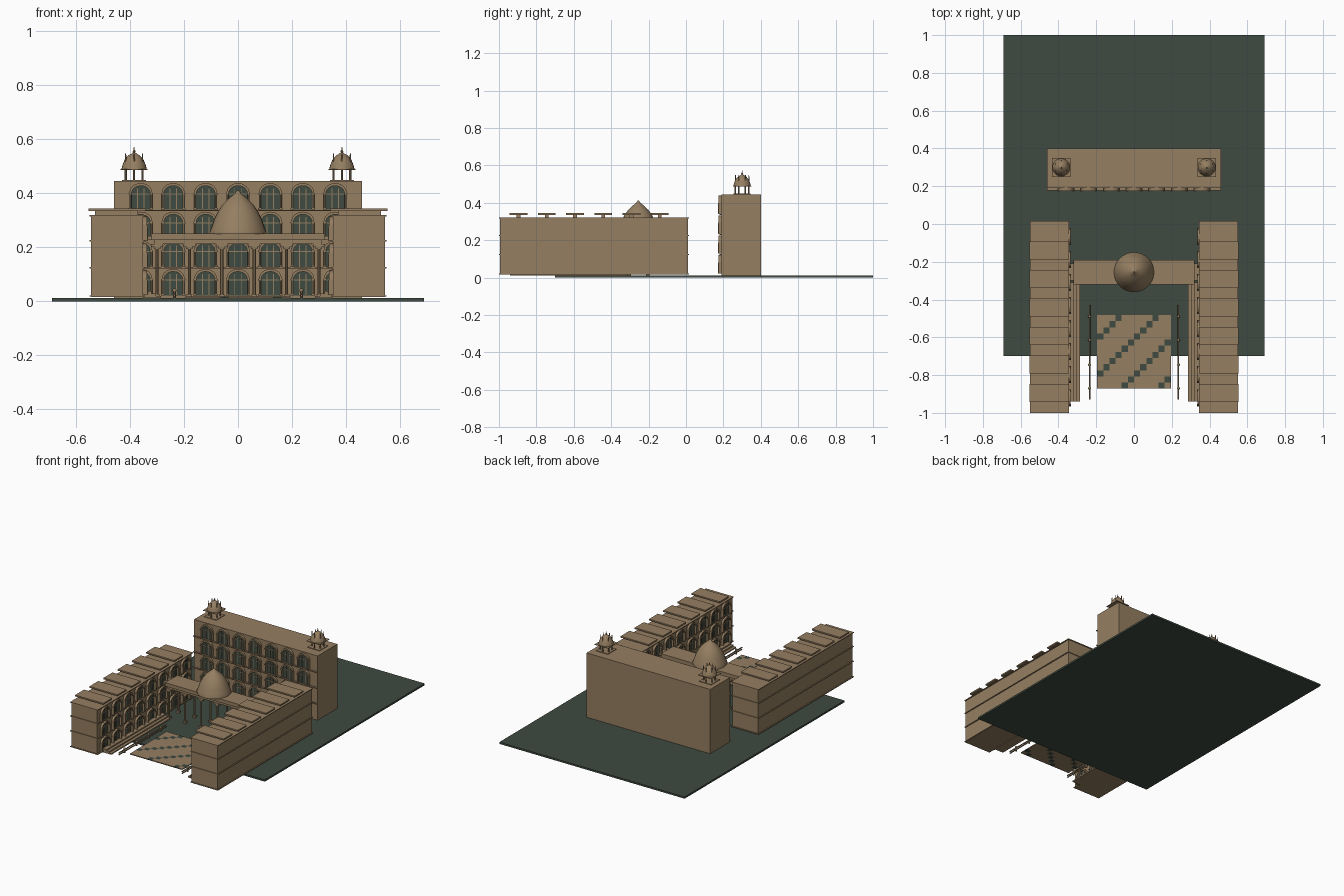
import bpy, bmesh, math
from mathutils import Matrix, Vector

cube = bpy.data.objects.get("Cube")
if cube:
    bpy.data.objects.remove(cube, do_unlink=True)


def material(name, rgb):
    m = bpy.data.materials.new(name)
    m.use_nodes = True
    m.diffuse_color = (*rgb, 1)
    m.node_tree.nodes["Principled BSDF"].inputs["Base Color"].default_value = (*rgb, 1)
    return m


STONE = material("sandstone", (0.30, 0.21, 0.12))
GREEN = material("dark green", (0.05, 0.07, 0.052))


def add_box(bm, lo, hi, slot=0):
    size = [b - a for a, b in zip(lo, hi)]
    mid = [(a + b) / 2 for a, b in zip(lo, hi)]
    m = Matrix.Translation(mid) @ Matrix.Diagonal((*size, 1))
    made = bmesh.ops.create_cube(bm, size=1, matrix=m)
    for f in {f for v in made["verts"] for f in v.link_faces}:
        f.material_index = slot


def add_rod(bm, a, b, r, r2=None, sides=8):
    a, b = Vector(a), Vector(b)
    turn = (b - a).to_track_quat('Z', 'Y').to_matrix().to_4x4()
    bmesh.ops.create_cone(bm, cap_ends=True, segments=sides, radius1=r,
                          radius2=r if r2 is None else r2, depth=(b - a).length,
                          matrix=Matrix.Translation((a + b) / 2) @ turn)


def add_lathe(bm, profile, centre, sides=24):
    rings = []
    for r, z in profile:
        rings.append([bm.verts.new((centre[0] + r * math.cos(2 * math.pi * i / sides),
                                    centre[1] + r * math.sin(2 * math.pi * i / sides), z))
                      for i in range(sides)])
    for low, high in zip(rings, rings[1:]):
        for i in range(sides):
            j = (i + 1) % sides
            bm.faces.new((low[i], low[j], high[j], high[i])).smooth = True
    bm.faces.new(rings[0][::-1])
    bm.faces.new(rings[-1])


def to_mesh(name, bm, mats=(STONE,)):
    bmesh.ops.recalc_face_normals(bm, faces=bm.faces)
    me = bpy.data.meshes.new(name)
    bm.to_mesh(me)
    bm.free()
    for m in mats:
        me.materials.append(m)
    return me


def place(name, me, loc=(0, 0, 0), turn=0):
    ob = bpy.data.objects.new(name, me)
    ob.location = loc
    ob.rotation_euler.z = turn
    bpy.context.collection.objects.link(ob)
    return ob


def boxes(name, spans, mat=STONE):
    bm = bmesh.new()
    for lo, hi in spans:
        add_box(bm, lo, hi)
    return place(name, to_mesh(name, bm, (mat,)))


def arch_outline(w, spring, top, steps=6):
    # pointed arch from the left foot over the tip to the right foot
    half = [(-w, 0)]
    for i in range(steps + 1):
        t = i / steps * math.pi / 2
        half.append((-w * math.cos(t), spring + (top - spring) * math.sin(t) ** 0.9))
    return half + [(-x, z) for x, z in reversed(half[:-1])]


def arch_mesh(height):
    # raised surround, dark pane and glazing bars, facing -y
    bm = bmesh.new()
    outer = arch_outline(0.043, height * 0.58, height)
    inner = arch_outline(0.035, height * 0.56, height * 0.9)
    rows = [[bm.verts.new((x, y, z)) for x, z in line]
            for line, y in ((outer, 0), (outer, -0.015), (inner, -0.015), (inner, 0))]
    for a, b in zip(rows, rows[1:]):
        for i in range(len(outer) - 1):
            bm.faces.new((a[i], a[i + 1], b[i + 1], b[i]))
    bm.faces.new([bm.verts.new((x, -0.003, z)) for x, z in inner]).material_index = 1
    for x in (-0.012, 0.012):
        add_box(bm, (x - 0.0015, -0.006, 0), (x + 0.0015, -0.001, height * 0.8))
    add_box(bm, (-0.035, -0.006, height * 0.56), (0.035, -0.001, height * 0.6))
    # slim side columns with feet and caps
    for s in (-1, 1):
        add_rod(bm, (s * 0.039, -0.014, 0), (s * 0.039, -0.014, height * 0.58), 0.004)
        for z in (0, height * 0.56):
            add_box(bm, (s * 0.039 - 0.006, -0.019, z), (s * 0.039 + 0.006, 0, z + 0.005))
    return to_mesh("arched_window", bm, (STONE, GREEN))


boxes("ground", [((-0.69, -0.70, 0), (0.69, 1.0, 0.012))], GREEN)

# Rear hall with four floors of arches
boxes("rear_hall", [((-0.46, 0.19, 0.012), (0.46, 0.40, 0.445))])
FLOOR = 0.106
rear_arch = arch_mesh(0.098)
for row in range(4):
    for col in range(-3, 4):
        place("rear_arch", rear_arch, (col * 0.12, 0.19, 0.022 + row * FLOOR))
boxes("rear_ledges", [((-0.46, 0.178, z), (0.46, 0.19, z + 0.005))
                      for z in (0.016 + FLOOR * i for i in range(1, 4))])

# Side wings: block, ledges, roof slabs, inner arches
wing_arch = arch_mesh(0.09)
for side, label in ((1, "left"), (-1, "right")):
    def span(x0, x1, y0, y1, z0, z1):
        a, b = sorted((side * x0, side * x1))
        return (a, y0, z0), (b, y1, z1)

    boxes(label + "_wing", [span(0.352, 0.544, -0.995, 0.01, 0.016, 0.318)])
    boxes(label + "_wing_ledges", [span(0.345, 0.55, -1.0, 0.015, z, z + 0.005)
                                   for z in (0.017, 0.122, 0.222, 0.315)])
    boxes(label + "_roof_slabs", [span(0.343, 0.553, y, y + 0.095, 0.335, 0.344)
                                  for y in (-0.943 + 0.151 * i for i in range(6))])
    boxes(label + "_slab_supports", [span(0.37, 0.53, y, y + 0.02, 0.317, 0.336)
                                     for y in (-0.905 + 0.151 * i for i in range(6))])
    for row in range(3):
        for col in range(8):
            place(label + "_wing_arch", wing_arch,
                  (side * 0.352, -0.92 + col * 0.122, 0.024 + row * 0.1),
                  -side * math.pi / 2)
    # long steps along the wing
    boxes(label + "_steps", [span(0.285 + 0.018 * i, 0.352, -0.94, -0.31,
                                  0.012, 0.02 + 0.009 * i) for i in range(3)])
    # low railing beside the court
    bm = bmesh.new()
    x = side * 0.235
    for z in (0.022, 0.034):
        add_rod(bm, (x, -0.93, z), (x, -0.43, z), 0.004)
    for y in (-0.87, -0.745, -0.615, -0.49):
        add_rod(bm, (x, y, 0.012), (x, y, 0.038), 0.006)
        bmesh.ops.create_uvsphere(bm, u_segments=10, v_segments=6, radius=0.008,
                                  matrix=Matrix.Translation((x, y, 0.04)))
    place(label + "_railing", to_mesh("railing", bm))

    # roof kiosk on the rear hall
    cx, cy, base = side * 0.385, 0.30, 0.445
    bm = bmesh.new()
    add_box(bm, (cx - 0.045, cy - 0.045, base), (cx + 0.045, cy + 0.045, base + 0.004))
    add_box(bm, (cx - 0.05, cy - 0.05, 0.487), (cx + 0.05, cy + 0.05, 0.491))
    add_lathe(bm, [(0.047, 0.49), (0.043, 0.505), (0.035, 0.525), (0.022, 0.54),
                   (0.01, 0.547), (0.004, 0.552)], (cx, cy))
    add_rod(bm, (cx, cy, 0.55), (cx, cy, 0.572), 0.003, 0.001)
    bmesh.ops.create_uvsphere(bm, u_segments=8, v_segments=6, radius=0.005,
                              matrix=Matrix.Translation((cx, cy, 0.556)))
    for i in range(6):
        a = math.pi / 6 + i * math.pi / 3
        px, py = cx + 0.036 * math.cos(a), cy + 0.036 * math.sin(a)
        add_rod(bm, (px, py, base), (px, py, 0.49), 0.004)
        add_rod(bm, (px, py, 0.505), (px, py, 0.548), 0.003, 0.002)
    place(label + "_kiosk", to_mesh("kiosk", bm))

# Open portico between the wings
boxes("portico_roof", [((-0.32, -0.32, 0.228), (0.32, -0.19, 0.252)),
                       ((-0.352, -0.30, 0.228), (0.352, -0.21, 0.242))])
bm = bmesh.new()
for y in (-0.305, -0.205):
    add_box(bm, (-0.31, y - 0.006, 0.212), (0.31, y + 0.006, 0.23))
    for x in (-0.3, -0.18, -0.06, 0.06, 0.18, 0.3):
        add_rod(bm, (x, y, 0.012), (x, y, 0.22), 0.006)
        add_box(bm, (x - 0.01, y - 0.01, 0.012), (x + 0.01, y + 0.01, 0.026))
        for w, z in ((0.012, 0.194), (0.022, 0.203)):
            add_box(bm, (x - w, y - 0.008, z), (x + w, y + 0.008, z + 0.009))
place("portico_columns", to_mesh("portico_columns", bm))

# Central dome
bm = bmesh.new()
add_lathe(bm, [(0.106, 0.25), (0.106, 0.256), (0.098, 0.275), (0.088, 0.305), (0.073, 0.335),
               (0.054, 0.362), (0.03, 0.385), (0.014, 0.397), (0.003, 0.411)],
          (0, -0.255), 32)
place("central_dome", to_mesh("central_dome", bm))

# Paved court of small tiles with dark diagonals
bm = bmesh.new()
TILE = 0.0325
for i in range(12):
    for j in range(12):
        x, y = -0.195 + i * TILE, -0.872 + j * TILE
        add_box(bm, (x, y, 0.012), (x + TILE, y + TILE, 0.018),
                1 if (i - j) % 6 == 4 else 0)
place("court_tiles", to_mesh("court_tiles", bm, (STONE, GREEN)))
